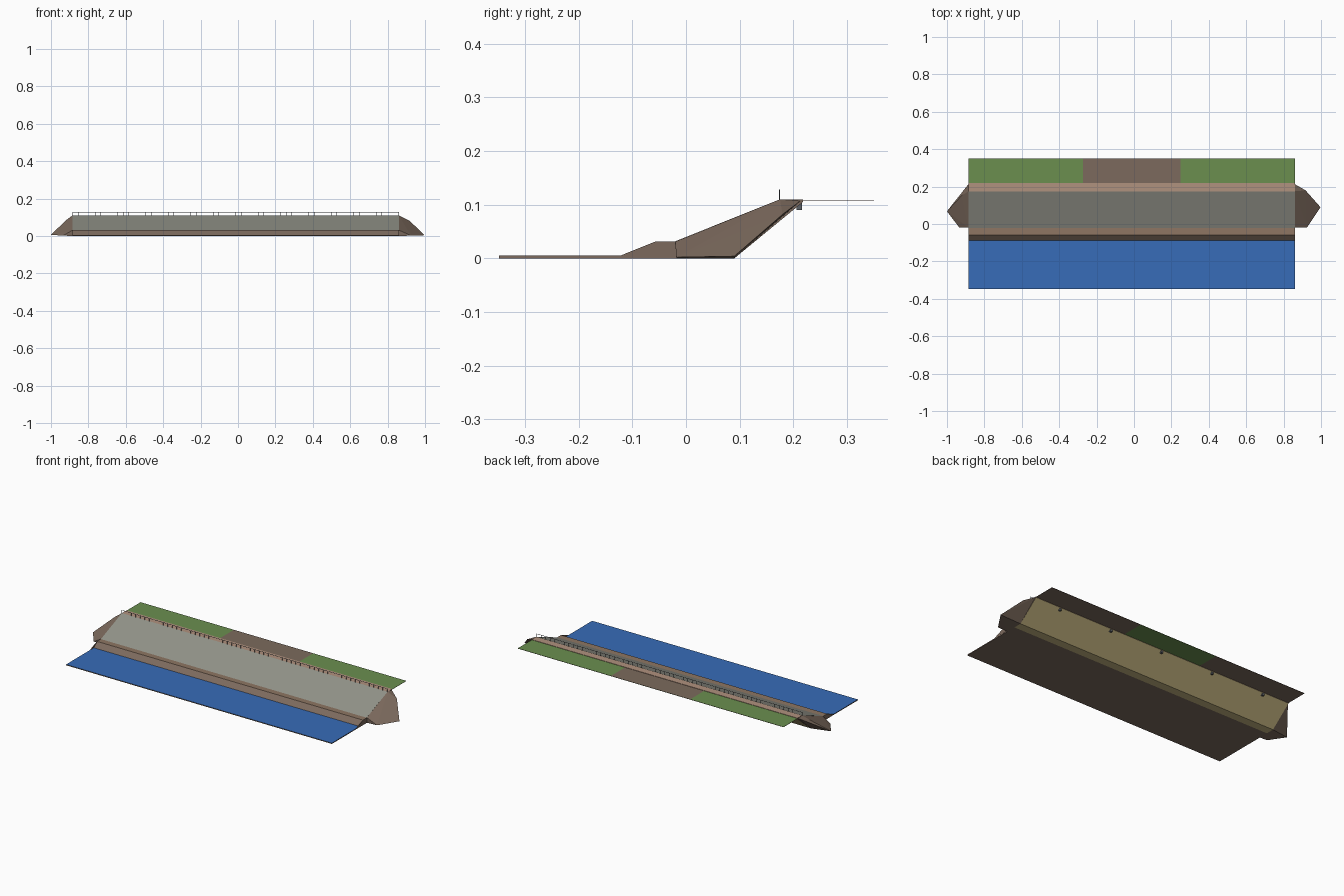
import bpy, bmesh

cube = bpy.data.objects.get("Cube")
if cube:
    bpy.data.objects.remove(cube, do_unlink=True)

XL, XR = -0.885, 0.86      # ends of the straight reach
MID = (XL + XR) / 2


def material(name, r, g, b):
    """Flat colour from 8-bit display values, stored as linear."""
    col = [((c / 255 + 0.055) / 1.055) ** 2.4 for c in (r, g, b)] + [1]
    m = bpy.data.materials.new(name)
    m.use_nodes = True
    m.diffuse_color = col
    bsdf = next(n for n in m.node_tree.nodes if n.type == 'BSDF_PRINCIPLED')
    bsdf.inputs["Base Color"].default_value = col
    return m


EARTH = material("earth_brown", 124, 106, 93)
BERM = material("berm_brown", 142, 118, 99)
CONCRETE = material("concrete_grey", 146, 147, 137)
CREST = material("crest_tan", 176, 146, 126)
SAND = material("sand_khaki", 196, 180, 128)
WATER = material("water_blue", 55, 108, 184)
GRASS = material("grass_green", 107, 143, 79)
STEEL = material("steel_grey", 92, 96, 102)


def finish(name, bm, mats):
    bmesh.ops.recalc_face_normals(bm, faces=bm.faces)
    me = bpy.data.meshes.new(name)
    bm.to_mesh(me)
    bm.free()
    for m in mats:
        me.materials.append(m)
    ob = bpy.data.objects.new(name, me)
    bpy.context.collection.objects.link(ob)
    return ob


def prism(name, profile, x0, x1, edge_mats, end_mat=EARTH):
    """Extrude a (y, z) profile along x, one material per profile edge."""
    bm = bmesh.new()
    a = [bm.verts.new((x0, y, z)) for y, z in profile]
    b = [bm.verts.new((x1, y, z)) for y, z in profile]
    mats = list(dict.fromkeys(edge_mats + [end_mat]))
    n = len(profile)
    for i, m in enumerate(edge_mats):
        j = (i + 1) % n
        bm.faces.new((a[i], a[j], b[j], b[i])).material_index = mats.index(m)
    for ring in (a, b):
        bm.faces.new(ring).material_index = mats.index(end_mat)
    return finish(name, bm, mats)


def slab(name, x0, x1, y0, y1, z0, z1, top, under):
    """Flat plate with its own top and underside colours."""
    return prism(name, [(y0, z1), (y1, z1), (y1, z0), (y0, z0)],
                 x0, x1, [top, under, under, under], under)


def box(bm, centre, size):
    vs = bmesh.ops.create_cube(bm, size=1)["verts"]
    bmesh.ops.scale(bm, vec=size, verts=vs)
    bmesh.ops.translate(bm, vec=centre, verts=vs)


# Embankment: toe, berm, paved slope, crest and undercut back
prism("embankment",
      [(-0.09, 0.004), (-0.058, 0.031), (-0.022, 0.031), (0.175, 0.11),
       (0.218, 0.11), (0.218, 0.105), (0.09, 0), (0.04, 0), (-0.09, 0)],
      XL, XR,
      [EARTH, BERM, CONCRETE, CREST, CREST, SAND, SAND, EARTH, EARTH])

# Thin earth cheeks closing the toe at both ends
for side, x in (("right", XL), ("left", XR)):
    prism("toe_cheek_" + side,
          [(-0.125, 0.004), (-0.058, 0.031), (-0.022, 0.031), (-0.022, 0.004)],
          x - 0.001, x + 0.001, [EARTH] * 4)

# Water over its bed
slab("river_bed", XL, XR, -0.348, -0.09, 0, 0.003, EARTH, EARTH)
slab("water", XL, XR, -0.348, -0.088, 0.003, 0.005, WATER, EARTH)

# Land behind the crest: two lawns and a bare strip
for name, x0, x1, top, under in (
        ("lawn_right", XL, -0.272, GRASS, EARTH),
        ("bare_strip", -0.272, 0.248, EARTH, GRASS),
        ("lawn_left", 0.248, XR, GRASS, EARTH)):
    slab(name, x0, x1, 0.218, 0.35, 0.1065, 0.108, top, under)


# Faceted earth shoulders at the ends
def shoulder(name, x, outer):
    bm = bmesh.new()
    inner = [(0.175, 0.11), (0.213, 0.107), (0.09, 0), (-0.018, 0), (-0.02, 0.031)]
    for p in [(x, y, z) for y, z in inner] + outer:
        bm.verts.new(p)
    hull = bmesh.ops.convex_hull(bm, input=bm.verts[:])
    bmesh.ops.delete(bm, geom=hull["geom_interior"], context='VERTS')
    finish(name, bm, [EARTH])


shoulder("shoulder_left", XR,
         [(0.917, 0.18, 0.082), (0.997, 0.09, 0.004), (0.925, -0.018, 0.002)])
shoulder("shoulder_right", XL,
         [(-0.92, 0.153, 0.084), (-1.0, 0.068, 0.006), (-0.935, -0.018, 0.002)])

# Railing along the crest
bm = bmesh.new()
box(bm, (MID, 0.174, 0.1275), (XR - XL, 0.0016, 0.0016))
POSTS = 58
for i in range(POSTS + 1):
    x = XL + 0.001 + (XR - XL - 0.002) * i / POSTS
    box(bm, (x, 0.174, 0.119), (0.0014, 0.0014, 0.018))
finish("railing", bm, [STEEL])

# Drain stubs under the back edge of the crest
bm = bmesh.new()
for i in range(-2, 3):
    box(bm, (MID + i * 0.35, 0.211, 0.098), (0.012, 0.011, 0.016))
finish("drain_stubs", bm, [STEEL])
